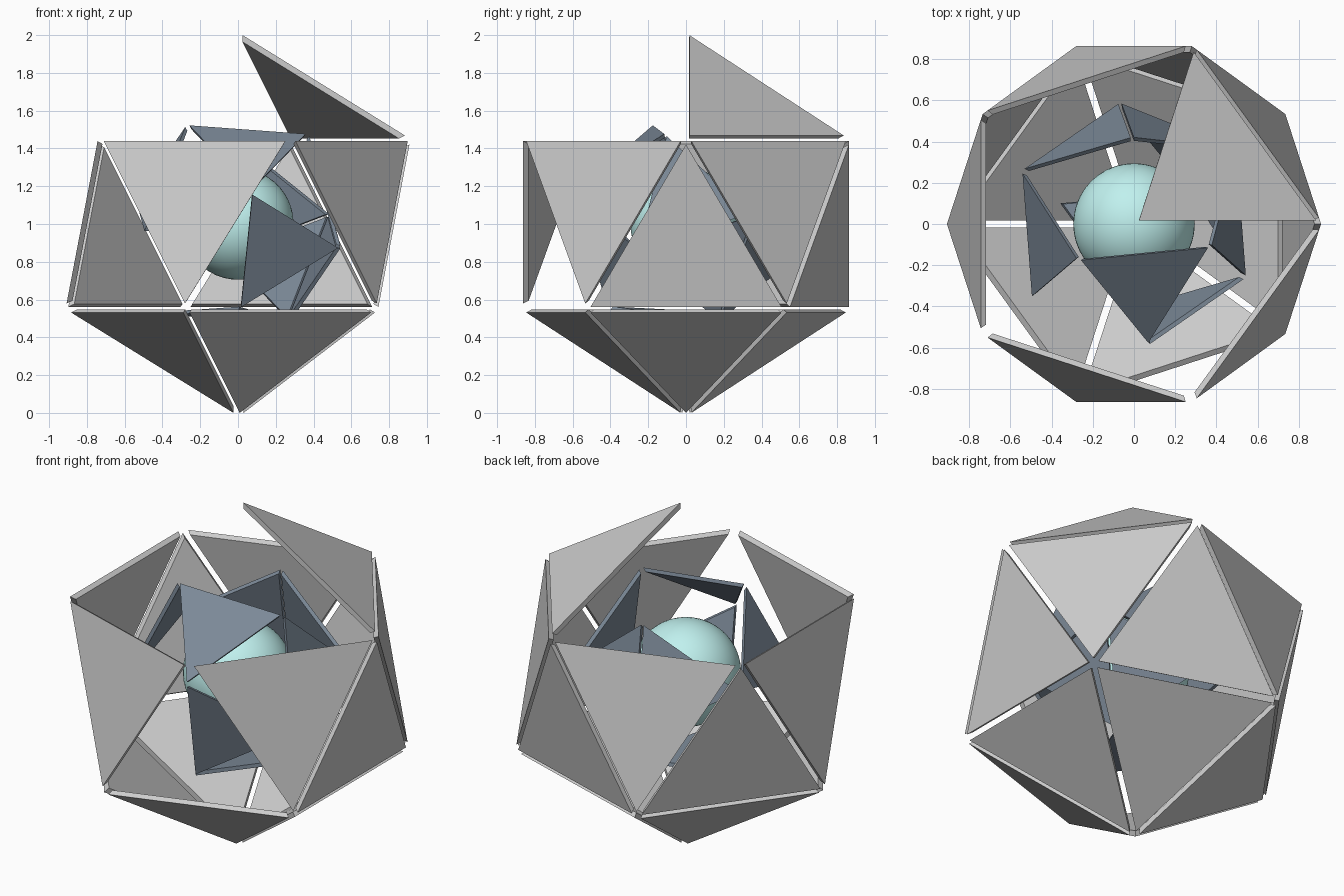
import bpy, bmesh
from math import cos, sin, radians, sqrt
from itertools import combinations
from mathutils import Vector, Matrix

if "Cube" in bpy.data.objects:
    bpy.data.objects.remove(bpy.data.objects["Cube"])

CENTRE = Vector((0, 0, 1))


def material(name, rgb):
    m = bpy.data.materials.new(name)
    m.diffuse_color = (*rgb, 1)
    m.use_nodes = True
    m.node_tree.nodes["Principled BSDF"].inputs["Base Color"].default_value = m.diffuse_color
    return m


def ring(z, offset):
    r = 2 / sqrt(5)
    return [Vector((r * cos(radians(offset + 72 * i)),
                    r * sin(radians(offset + 72 * i)), z)) for i in range(5)]


def panel(name, tri, radius, shrink, depth, mat=None):
    """Triangular plate: shrunk about its middle, tapering toward the centre."""
    mid = sum(tri, Vector()) / 3
    outer = [(mid + (v - mid) * shrink) * radius for v in tri]
    bm = bmesh.new()
    o = [bm.verts.new(v + CENTRE) for v in outer]
    n = [bm.verts.new(v * depth + CENTRE) for v in outer]
    bm.faces.new(o)
    bm.faces.new(n[::-1])
    for i in range(3):
        j = (i + 1) % 3
        bm.faces.new((o[j], o[i], n[i], n[j]))
    bmesh.ops.recalc_face_normals(bm, faces=bm.faces)
    me = bpy.data.meshes.new(name)
    bm.to_mesh(me)
    bm.free()
    ob = bpy.data.objects.new(name, me)
    bpy.context.collection.objects.link(ob)
    if mat:
        me.materials.append(mat)


# Unit icosahedron, standing on a vertex
h = 1 / sqrt(5)
top, bottom = Vector((0, 0, 1)), Vector((0, 0, -1))
up, low = ring(h, 0), ring(-h, 36)

# Outer shell: one lid panel left, band with two gaps, full base
SHELL = (1.0226, 0.94, 0.965)
panel("lid_panel", (top, up[0], up[1]), *SHELL)
for i in range(5):
    j = (i + 1) % 5
    panel("band_panel_down", (up[i], low[i], up[j]), *SHELL)
    if i < 3:
        panel("band_panel_up", (up[i], low[i - 1], low[i]), *SHELL)
    panel("base_panel", (low[j], low[i], bottom), *SHELL)


# Inner shell: tilted icosahedron with some panels kept
def frame(a, b, c):
    z = (a + b + c).normalized()
    x = (a - z * a.dot(z)).normalized()
    return Matrix((x, z.cross(x), z)).transposed()


tilt = frame(Vector((-.275, -.170, .531)), Vector((.081, -.589, .149)),
             Vector((.364, -.102, .489))) @ frame(top, up[0], up[1]).transposed()
verts = [tilt @ v for v in [top, bottom] + up + low]
faces = [t for t in combinations(verts, 3)
         if all(a.dot(b) > 0.4 for a, b in combinations(t, 2))]
slate = material("slate", (0.20, 0.25, 0.31))
kept = [(.17, -.86, 1.17), (.66, -1.27, -.47), (-1.31, -.28, .6),
        (-.66, 1.27, .47), (.38, 1.38, .40), (.68, 1.13, -.61),
        (1.40, .01, .42), (1.31, .28, -.6), (-.06, -.15, -1.5)]
for d in kept:
    tri = max(faces, key=lambda t: sum(t, Vector()).dot(Vector(d)))
    panel("inner_panel", tri, 0.618, 0.955, 0.96, slate)

# Core ball
bpy.ops.mesh.primitive_ico_sphere_add(subdivisions=4, radius=0.295, location=CENTRE)
core = bpy.context.object
core.name = "core_ball"
core.data.materials.append(material("pale_aqua", (0.53, 0.88, 0.86)))
bpy.ops.object.shade_smooth_by_angle()
